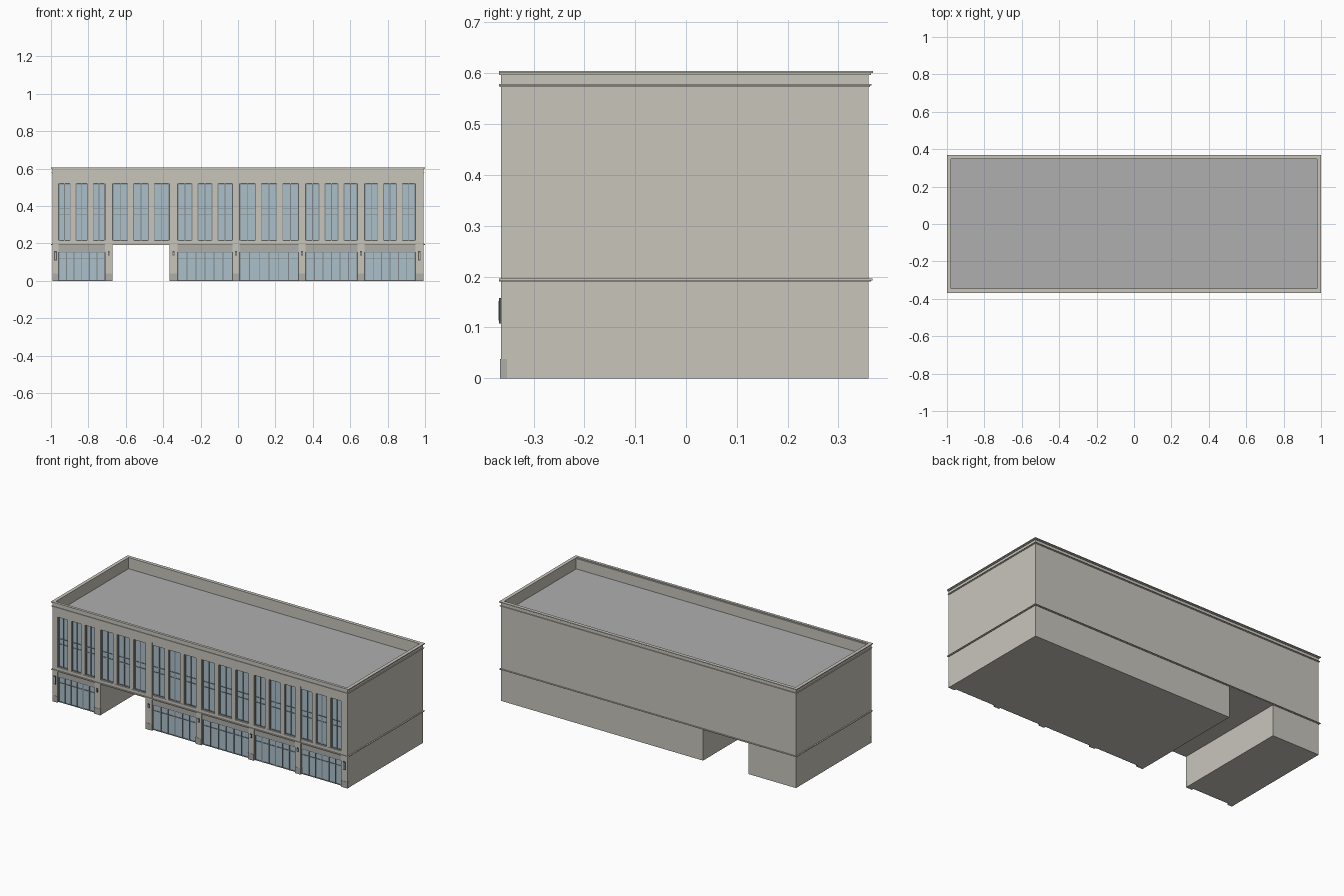
import bpy
import bmesh

if "Cube" in bpy.data.objects:
    bpy.data.objects.remove(bpy.data.objects["Cube"], do_unlink=True)


def material(name, r, g, b):
    m = bpy.data.materials.new(name)
    m.use_nodes = True
    m.diffuse_color = (r, g, b, 1)
    m.node_tree.nodes["Principled BSDF"].inputs["Base Color"].default_value = (r, g, b, 1)
    return m


STONE = material("warm stone", 0.58, 0.56, 0.50)
GREY = material("grey stone", 0.42, 0.42, 0.40)
ROOF = material("roof grey", 0.43, 0.43, 0.43)
GLASS = material("blue glass", 0.41, 0.53, 0.60)
FRAME = material("frame grey", 0.22, 0.24, 0.25)
DARK = material("lamp dark grey", 0.10, 0.10, 0.10)


def boxes(name, mat, spans):
    """One object from (x0, x1, y0, y1, z0, z1) boxes."""
    bm = bmesh.new()
    for x0, x1, y0, y1, z0, z1 in spans:
        vs = bmesh.ops.create_cube(bm, size=1)["verts"]
        for v in vs:
            v.co.x = x1 if v.co.x > 0 else x0
            v.co.y = y1 if v.co.y > 0 else y0
            v.co.z = z1 if v.co.z > 0 else z0
    me = bpy.data.meshes.new(name)
    bm.to_mesh(me)
    bm.free()
    me.materials.append(mat)
    ob = bpy.data.objects.new(name, me)
    bpy.context.collection.objects.link(ob)
    return ob


W, FRONT, BACK = 0.991, -0.364, 0.359
CORE = -0.346            # wall plane behind the glazing
FLOOR, TOP, DECK = 0.19, 0.60, 0.535
SILL, HEAD, SHOP = 0.214, 0.519, 0.155

# pilaster spans along the front; the bay after the second one is the passage
pilasters = [(-W, -0.96), (-0.711, -0.671), (-0.366, -0.323), (-0.029, 0.008),
             (0.324, 0.361), (0.639, 0.676), (0.949, W)]
bays = [(a[1], b[0]) for a, b in zip(pilasters, pilasters[1:])]
PASSAGE = 1

# main masses
boxes("ground_floor_walls", STONE, [
    (-W, pilasters[1][1], CORE, BACK, 0, FLOOR),
    (pilasters[2][0], W, CORE, BACK, 0, FLOOR)])
boxes("upper_floor_walls", STONE, [(-W, W, CORE, BACK, FLOOR, DECK)])
T = 0.012
boxes("parapet", STONE, [
    (-W, W, FRONT, FRONT + 0.02, DECK, TOP), (-W, W, BACK - T, BACK, DECK, TOP),
    (-W, -W + T, FRONT + 0.02, BACK - T, DECK, TOP),
    (W - T, W, FRONT + 0.02, BACK - T, DECK, TOP)])
boxes("roof_deck", ROOF, [(-W + T, W - T, FRONT + 0.02, BACK - T, DECK - 0.01, DECK + 0.002)])


# cornice rings running round the building
def ring(name, out, z0, z1):
    x, f, b, t = W + out, FRONT - min(out, 0.004), BACK + out, out + T
    boxes(name, STONE, [
        (-x, x, f, f + 0.016, z0, z1), (-x, x, b - t, b, z0, z1),
        (-x, -x + t, f + 0.016, b - t, z0, z1), (x - t, x, f + 0.016, b - t, z0, z1)])


ring("top_cornice_lower_step", 0.005, 0.597, 0.601)
ring("top_cornice", 0.009, 0.601, 0.605)
ring("frieze_moulding_lower_step", 0.003, 0.573, 0.576)
ring("frieze_moulding", 0.006, 0.576, 0.579)
ring("floor_band_lower_step", 0.005, FLOOR, 0.1925)
ring("floor_band", 0.008, 0.1925, 0.196)

# front wall relief
boxes("pilasters_lower", STONE, [(a, b, FRONT, CORE, 0, FLOOR) for a, b in pilasters])
boxes("pilasters_upper", STONE, [(a, b, FRONT, CORE, FLOOR, DECK) for a, b in pilasters])
boxes("pilaster_plinths", GREY, [(a - 0.0007, b + 0.0007, FRONT - 0.0015, CORE - 0.006, 0, 0.038)
                                 for a, b in pilasters])
boxes("sill_band", STONE, [(a, b, FRONT + 0.002, CORE, FLOOR, SILL) for a, b in bays])
boxes("head_band", STONE, [(a, b, FRONT + 0.002, CORE, HEAD, DECK) for a, b in bays])

# upper windows: three per bay, piers between, frames with cross bars
GAP, BAR = 0.027, 0.0022
glass, piers, bars = [], [], []
GY = CORE - 0.004
for a, b in bays:
    w = (b - a - 2 * GAP) / 3
    for i in range(3):
        x0 = a + i * (w + GAP)
        x1 = x0 + w
        glass.append((x0, x1, GY, CORE, SILL, HEAD))
        if i < 2:
            piers.append((x1, x1 + GAP, FRONT + 0.003, CORE, SILL, HEAD))
        for x in (x0 + BAR, (x0 + x1) / 2, x1 - BAR):
            bars.append((x - BAR, x + BAR, GY - 0.004, GY, SILL, HEAD))
        for z in (SILL + BAR, 0.353, 0.385, HEAD - BAR):
            bars.append((x0, x1, GY - 0.003, GY, z - BAR, z + BAR))
boxes("upper_window_glass", GLASS, glass)
boxes("upper_window_piers", STONE, piers)
boxes("upper_window_frames", FRAME, bars)

# shop windows with a grey fascia above
glass, fascia, bars = [], [], []
for k, (a, b) in enumerate(bays):
    if k == PASSAGE:
        continue
    glass.append((a, b, GY, CORE, 0, SHOP))
    fascia.append((a, b, FRONT + 0.006, CORE, SHOP, FLOOR))
    panes = 6
    for i in range(panes + 1):
        x = a + BAR + (b - a - 2 * BAR) * i / panes
        bars.append((x - BAR, x + BAR, GY - 0.004, GY, 0, SHOP))
    for z in (BAR, 0.118, SHOP - BAR):
        bars.append((a, b, GY - 0.003, GY, z - BAR, z + BAR))
boxes("shop_window_glass", GLASS, glass)
boxes("shop_fascias", GREY, fascia)
boxes("shop_window_frames", FRAME, bars)

# wall lamps: tall at the corners, short between
lamps, lenses = [], []
for k, (a, b) in enumerate(pilasters):
    x = (a + b) / 2
    z0, z1, h = (0.108, 0.158, 0.007) if k in (0, 6) else (0.135, 0.158, 0.005)
    lamps.append((x - h, x + h, FRONT - 0.004, FRONT, z0, z1))
    lenses.append((x - h * 0.5, x + h * 0.5, FRONT - 0.0046, FRONT - 0.003, z0 + 0.006, z1 - 0.006))
boxes("wall_lamps", DARK, lamps)
boxes("wall_lamp_lenses", GLASS, lenses)
